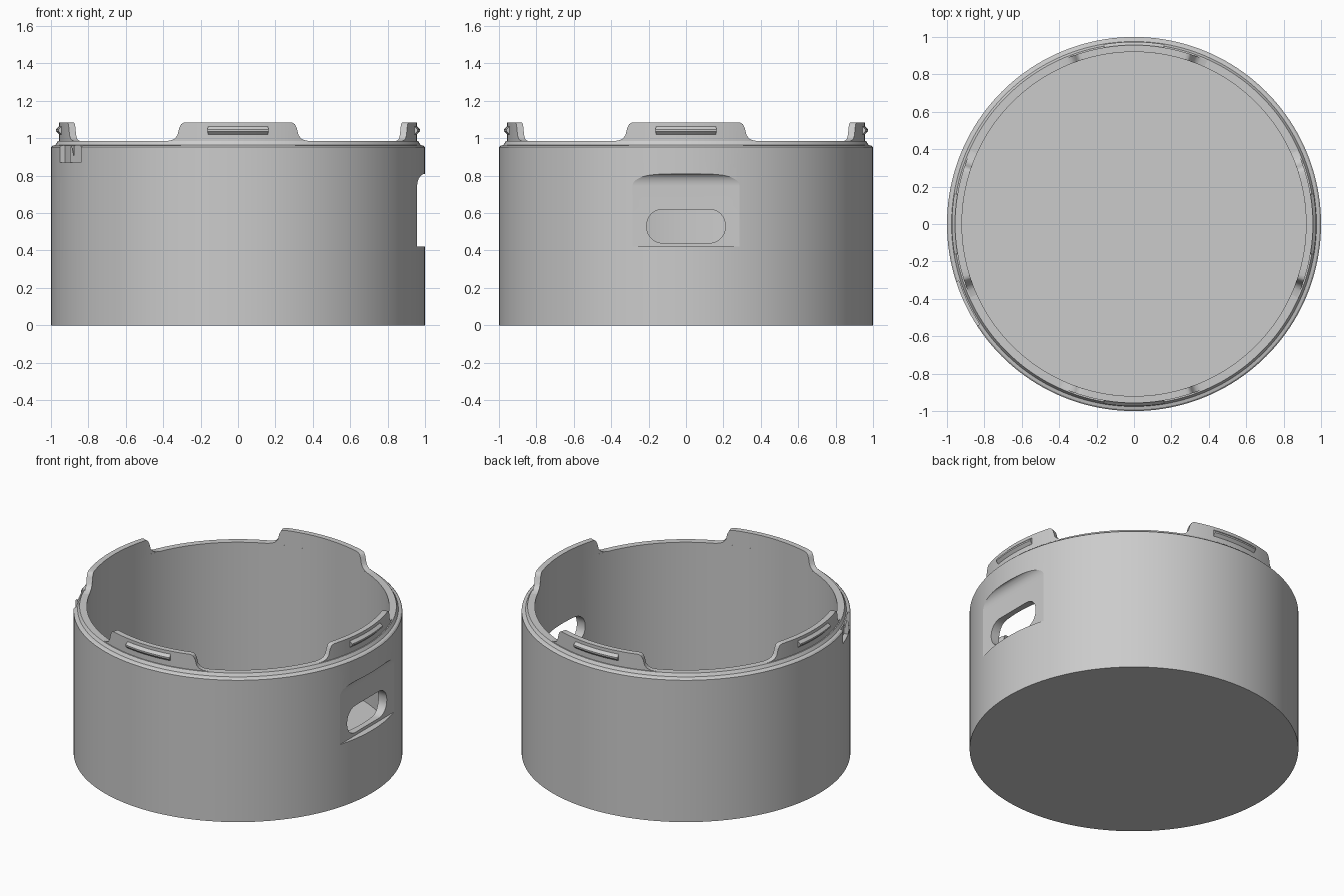
import bpy, bmesh, math
from mathutils import Matrix

cube = bpy.data.objects.get("Cube")
if cube:
    bpy.data.objects.remove(cube, do_unlink=True)

SEGMENTS = 160
R_IN, R_TAB = 0.92, 0.957
FLOOR = 0.11

grey = bpy.data.materials.new("plain_grey")
grey.use_nodes = True
grey.diffuse_color = (0.6, 0.6, 0.6, 1)
grey.node_tree.nodes["Principled BSDF"].inputs["Base Color"].default_value = (0.6, 0.6, 0.6, 1)


def make(name, bm):
    bmesh.ops.recalc_face_normals(bm, faces=bm.faces)
    mesh = bpy.data.meshes.new(name)
    bm.to_mesh(mesh)
    bm.free()
    mesh.materials.append(grey)
    obj = bpy.data.objects.new(name, mesh)
    bpy.context.collection.objects.link(obj)
    return obj


def select(obj):
    bpy.ops.object.select_all(action='DESELECT')
    obj.select_set(True)
    bpy.context.view_layer.objects.active = obj


def smooth(obj, degrees):
    select(obj)
    bpy.ops.object.shade_smooth_by_angle(angle=math.radians(degrees))


def loft(sections):
    """Solid through matching closed rings of points, capped at both ends."""
    bm = bmesh.new()
    rings = [[bm.verts.new(p) for p in ring] for ring in sections]
    n = len(rings[0])
    for a, b in zip(rings, rings[1:]):
        for i in range(n):
            j = (i + 1) % n
            bm.faces.new((a[i], a[j], b[j], b[i]))
    bm.faces.new(rings[0])
    bm.faces.new(rings[-1])
    return bm


def polar(r, angle, z):
    return (r * math.cos(angle), r * math.sin(angle), z)


def cut(target, cutter):
    cutter.hide_render = True
    mod = target.modifiers.new("cut", 'BOOLEAN')
    mod.operation = 'DIFFERENCE'
    mod.solver = 'EXACT'
    mod.object = cutter
    select(target)
    bpy.ops.object.modifier_apply(modifier=mod.name)
    bpy.data.objects.remove(cutter, do_unlink=True)


# Cup body: turned profile with a small ledge and a raised lip
profile = [(1, 0), (1, 0.952), (0.992, 0.96), (0.976, 0.964), (0.964, 0.984),
           (R_IN, 0.984), (R_IN, FLOOR)]
body = make("cup_body", loft([[polar(r, math.tau * i / SEGMENTS, z) for i in range(SEGMENTS)]
                              for r, z in profile]))

# Flat recess with a curved upper lip on the +x side
recess = [(0.958, 0.42), (1.2, 0.42), (1.2, 0.81)]
for k in range(11):
    a = math.radians(90 - 9 * k)
    recess.append((1 - 0.042 * math.cos(a), 0.745 + 0.065 * math.sin(a)))
cut(body, make("recess_cutter", loft([[(x, y, z) for x, z in recess] for y in (-0.4, 0.4)])))

# Rounded window through the recess
slot = []
for cy, cz, start in ((0.125, 0.535, 0), (-0.125, 0.535, 90), (-0.125, 0.525, 180), (0.125, 0.525, 270)):
    for k in range(11):
        a = math.radians(start + k * 9)
        slot.append((cy + 0.085 * math.cos(a), cz + 0.085 * math.sin(a)))
cut(body, make("window_cutter", loft([[(x, y, z) for y, z in slot] for x in (0.8, 1.2)])))

# Stepped notch under the rim: a shallow part, then a deeper one
for r_cut, first, last in ((0.972, 198, 206), (0.935, 206, 213)):
    notch = []
    for k in range(5):
        a = math.radians(first + (last - first) * k / 4)
        notch.append([polar(r, a, z) for r, z in ((r_cut, 0.87), (1.1, 0.87), (1.1, 0.962), (r_cut, 0.962))])
    cut(body, make("notch_cutter", loft(notch)))
smooth(body, 13)

# Four raised tabs with flared feet, each with a snap ridge
half = [(0.40, 0.983), (0.36, 0.988), (0.338, 0.998), (0.323, 1.018), (0.314, 1.055),
        (0.305, 1.074), (0.295, 1.082), (0.28, 1.085)]
flat = [(0.28 - 0.04 * k, 1.085) for k in range(1, 14)]
outline = half + flat + [(-y, z) for y, z in reversed(half)]
tab_rings = []
for w, top in outline:
    a = math.asin(w / R_TAB)
    tab_rings.append([polar(R_IN, a, 0.97), polar(R_TAB, a, 0.97),
                      polar(R_TAB, a, top), polar(R_IN, a, top)])

ridge = [(0.945, 1.018), (R_TAB, 1.02), (0.974, 1.037), (0.974, 1.047), (R_TAB, 1.064), (0.945, 1.066)]
ridge_rings = []
for k in range(13):
    a = math.asin((-0.16 + 0.32 * k / 12) / R_TAB)
    ridge_rings.append([polar(r, a, z) for r, z in ridge])

for i, side in enumerate(("left", "back", "right", "front")):
    turn = Matrix.Rotation(i * math.pi / 2, 4, 'Z')
    for part, sections in (("tab", tab_rings), ("snap_ridge", ridge_rings)):
        bm = loft(sections)
        bm.transform(turn)
        smooth(make(side + "_" + part, bm), 35)
